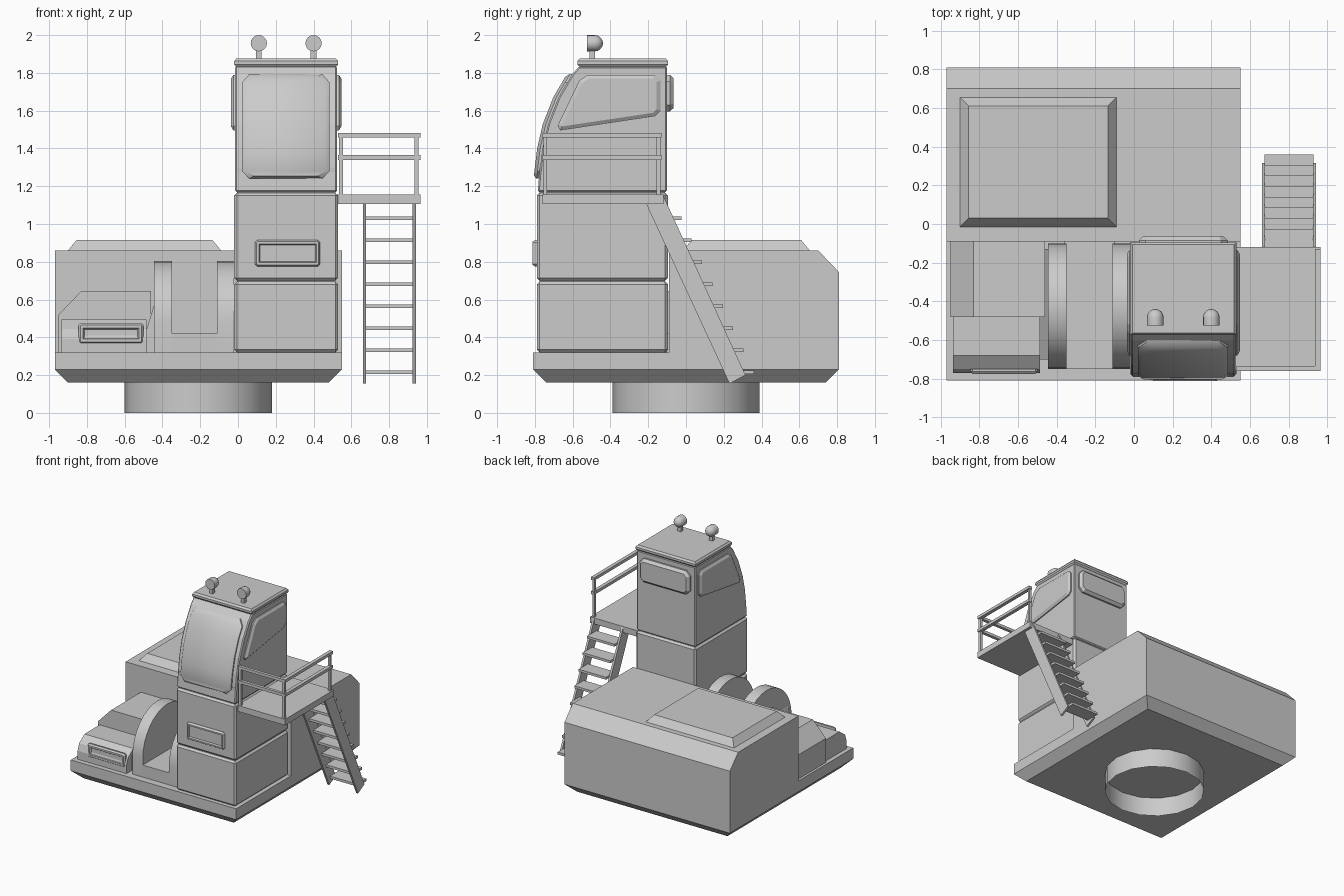
import bpy, bmesh, math
from mathutils import Vector

cube = bpy.data.objects.get("Cube")
if cube:
    bpy.data.objects.remove(cube, do_unlink=True)

grey = bpy.data.materials.new("plain grey")
grey.use_nodes = True
COLOUR = (0.6, 0.6, 0.6, 1)
grey.diffuse_color = COLOUR
grey.node_tree.nodes["Principled BSDF"].inputs["Base Color"].default_value = COLOUR


def finish(name, bm, bevel=0, smooth=False):
    bmesh.ops.recalc_face_normals(bm, faces=bm.faces)
    mesh = bpy.data.meshes.new(name)
    bm.to_mesh(mesh)
    bm.free()
    mesh.materials.append(grey)
    ob = bpy.data.objects.new(name, mesh)
    bpy.context.collection.objects.link(ob)
    if bevel:
        mod = ob.modifiers.new("bevel", "BEVEL")
        mod.width = bevel
        mod.segments = 1
    if smooth:
        bpy.ops.object.select_all(action="DESELECT")
        ob.select_set(True)
        bpy.context.view_layer.objects.active = ob
        bpy.ops.object.shade_smooth_by_angle(angle=math.radians(35))
    return ob


def loft(name, rings, caps=True, **kw):
    """Bridge rings that all have the same number of points."""
    bm = bmesh.new()
    rows = [[bm.verts.new(p) for p in ring] for ring in rings]
    n = len(rows[0])
    for a, b in zip(rows, rows[1:]):
        for i in range(n):
            j = (i + 1) % n
            bm.faces.new((a[i], a[j], b[j], b[i]))
    if caps:
        bm.faces.new(rows[0])
        bm.faces.new(rows[-1])
    return finish(name, bm, **kw)


def rect(x0, x1, y0, y1, z, inset=0):
    return [(x0 + inset, y0 + inset, z), (x1 - inset, y0 + inset, z),
            (x1 - inset, y1 - inset, z), (x0 + inset, y1 - inset, z)]


def box(name, x0, x1, y0, y1, z0, z1, **kw):
    return loft(name, [rect(x0, x1, y0, y1, z0), rect(x0, x1, y0, y1, z1)], **kw)


def prism_x(name, yz, x0, x1, **kw):
    return loft(name, [[(x, y, z) for y, z in yz] for x in (x0, x1)], **kw)


def prism_y(name, xz, y0, y1, **kw):
    return loft(name, [[(x, y, z) for x, z in xz] for y in (y0, y1)], **kw)


def shrink(pts, d):
    """Move every edge of a convex 2D outline inward by d."""
    pts = [Vector(p) for p in pts]
    centre = sum(pts, Vector((0, 0))) / len(pts)
    out = []
    for i, p in enumerate(pts):
        normals = []
        for q in (pts[i - 1], pts[(i + 1) % len(pts)]):
            e = (q - p).normalized()
            n = Vector((-e.y, e.x))
            normals.append(n if n.dot(centre - p) > 0 else -n)
        m = (normals[0] + normals[1]).normalized()
        out.append(p + m * d / m.dot(normals[0]))
    return out


def panel(name, outline, place, height, slope, rim=0, dish=0):
    """Raised plate with sloping edge and an optional sunken middle."""
    steps = [(0, -0.005), (0, height * 0.4), (slope, height)]
    if rim:
        steps += [(slope + rim, height), (slope + rim * 1.5, height - dish)]
    return loft(name, [[place(p[0], p[1], h) for p in shrink(outline, d)] for d, h in steps])


def chamfered(a0, a1, b0, b1, c):
    return [(a0 + c, b0), (a1 - c, b0), (a1, b0 + c), (a1, b1 - c),
            (a1 - c, b1), (a0 + c, b1), (a0, b1 - c), (a0, b0 + c)]


# Slewing ring and deck
ring = [(-0.21 + 0.39 * math.cos(i * math.tau / 16), 0.39 * math.sin(i * math.tau / 16))
        for i in range(16)]
loft("slewing_ring", [[(x, y, z) for x, y in ring] for z in (0, 0.16)], caps=False, smooth=True)
DECK = (-0.97, 0.55, -0.81, 0.81)
loft("deck", [rect(*DECK, 0.16, 0.07), rect(*DECK, 0.23), rect(*DECK, 0.32)])

# Rear engine house with roof hatch
prism_x("engine_house", [(-0.09, 0.32), (0.81, 0.32), (0.81, 0.745), (0.7, 0.86), (-0.09, 0.86)],
        -0.97, 0.55)
HATCH = (-0.9, -0.09, -0.015, 0.655)
loft("roof_hatch", [rect(*HATCH, 0.855), rect(*HATCH, 0.86), rect(*HATCH, 0.915, 0.045)])

# Side machinery housing
prism_y("machinery_housing", [(-0.95, 0.32), (-0.95, 0.52), (-0.83, 0.645), (-0.46, 0.645),
                              (-0.46, 0.32)], -0.48, -0.09)
prism_x("front_housing", [(-0.48, 0.32), (-0.77, 0.32), (-0.77, 0.39), (-0.75, 0.445),
                          (-0.68, 0.495), (-0.48, 0.495)], -0.935, -0.485)
panel("front_housing_panel", chamfered(-0.845, -0.5, 0.365, 0.475, 0.01),
      lambda a, b, h: (a, -0.755 - h, b), 0.02, 0.01, 0.015, 0.012)

# Winch: two arched cheeks over a low bed
arch = [(-0.75, 0.32)]
for i in range(17):
    t = math.pi * i / 16
    arch.append((-0.425 - 0.325 * math.cos(t), 0.475 + 0.33 * math.sin(t)))
arch.append((-0.1, 0.32))
for side, x0, x1 in (("right", -0.445, -0.35), ("left", -0.11, -0.02)):
    prism_x("winch_cheek_" + side, arch, x0, x1, smooth=True)
box("winch_bed", -0.36, -0.1, -0.75, -0.09, 0.32, 0.42)
prism_y("winch_skirt", [(-0.485, 0.32), (-0.485, 0.44), (-0.445, 0.57), (-0.4, 0.57),
                        (-0.4, 0.32)], -0.7, -0.13)

# Cab tower
box("tower_lower", -0.02, 0.53, -0.79, -0.095, 0.32, 0.695, bevel=0.015)
box("tower_joint", -0.005, 0.515, -0.775, -0.11, 0.6, 1.3)
box("tower_upper", -0.02, 0.53, -0.79, -0.095, 0.7, 1.165, bevel=0.015)
panel("tower_plate", chamfered(0.09, 0.435, 0.775, 0.915, 0.012),
      lambda a, b, h: (a, -0.79 - h, b), 0.022, 0.008, 0.012, 0.012)

# Cab with curved front
FRONT = [(1.17, -0.785), (1.25, -0.778), (1.4, -0.76), (1.53, -0.73), (1.67, -0.675),
         (1.79, -0.605), (1.835, -0.565)]
prism_x("cab", [(y, z) for z, y in FRONT] + [(-0.1, 1.835), (-0.1, 1.17)],
        -0.015, 0.525, bevel=0.008)
ROOF = (-0.02, 0.53, -0.575, -0.095)
loft("cab_roof", [rect(*ROOF, 1.83, 0.012), rect(*ROOF, 1.845),
                  rect(*ROOF, 1.862), rect(*ROOF, 1.877, 0.012)])


def front_y(z):
    for (z0, y0), (z1, y1) in zip(FRONT, FRONT[1:]):
        if z <= z1:
            return y0 + (y1 - y0) * (z - z0) / (z1 - z0)
    return FRONT[-1][1]


# Windscreen follows the cab front, with a bevelled rim
rows = []
for z, cut in ((1.24, 0.04), (1.28, 0), (1.4, 0), (1.53, 0), (1.67, 0), (1.75, 0), (1.795, 0.04)):
    end = 0.015 if cut else 0
    zi = z + (end if z < 1.5 else -end)
    y = front_y(z)
    half = 0.232 - cut
    rows.append([(0.253 - half, y + 0.01, z), (0.253 - half, y - 0.012, z),
                 (0.253 - half + 0.025, front_y(zi) - 0.028, zi),
                 (0.253 + half - 0.025, front_y(zi) - 0.028, zi),
                 (0.253 + half, y - 0.012, z), (0.253 + half, y + 0.01, z)])
loft("windscreen", rows, smooth=True)

# Side and rear windows
side_window = [(-0.665, 1.495), (-0.68, 1.52), (-0.565, 1.76), (-0.52, 1.79), (-0.165, 1.79),
               (-0.135, 1.76), (-0.135, 1.6), (-0.165, 1.57)]
panel("window_left", side_window, lambda a, b, h: (0.525 + h, a, b), 0.022, 0.02)
panel("window_right", side_window, lambda a, b, h: (-0.015 - h, a, b), 0.022, 0.02)
panel("window_rear", chamfered(0.025, 0.485, 1.595, 1.79, 0.035),
      lambda a, b, h: (a, -0.1 + h, b), 0.035, 0.02)

# Roof lamps: flat lens in front, domed back
for side, x in (("right", 0.11), ("left", 0.4)):
    box("lamp_stem_" + side, x - 0.015, x + 0.015, -0.512, -0.482, 1.87, 1.935)
    shape = [(0.043, -0.525), (0.043, -0.483)]
    shape += [(0.043 * math.cos(t), -0.483 + 0.043 * math.sin(t)) for t in (0.4, 0.8, 1.2, 1.5)]
    loft("lamp_" + side, [[(x + r * math.cos(k * math.tau / 16), y,
                            1.957 + r * math.sin(k * math.tau / 16)) for k in range(16)]
                          for r, y in shape], smooth=True)

# Access platform and railing
box("platform", 0.525, 0.965, -0.76, -0.12, 1.105, 1.155)
for name, x, y in (("inner", 0.545, -0.745), ("corner", 0.945, -0.745), ("rear", 0.945, -0.145)):
    box("rail_post_" + name, x - 0.01, x + 0.01, y - 0.01, y + 0.01, 1.15, 1.47)
for name, z in (("upper", 1.47), ("lower", 1.352)):
    box("front_rail_" + name, 0.53, 0.965, -0.76, -0.735, z - 0.012, z + 0.012)
    box("side_rail_" + name, 0.935, 0.965, -0.76, -0.13, z - 0.012, z + 0.012)

# Stair from platform
for side, x in (("right", 0.661), ("left", 0.925)):
    prism_x("stair_stringer_" + side, [(-0.21, 1.105), (-0.12, 1.15), (0.315, 0.2), (0.23, 0.155)],
            x, x + 0.017)
for i in range(8):
    end = 0.36 - 0.055 * i
    z = 0.215 + 0.1165 * i
    box("stair_tread_%d" % (i + 1), 0.675, 0.928, end - 0.12, end, z - 0.01, z + 0.01)
